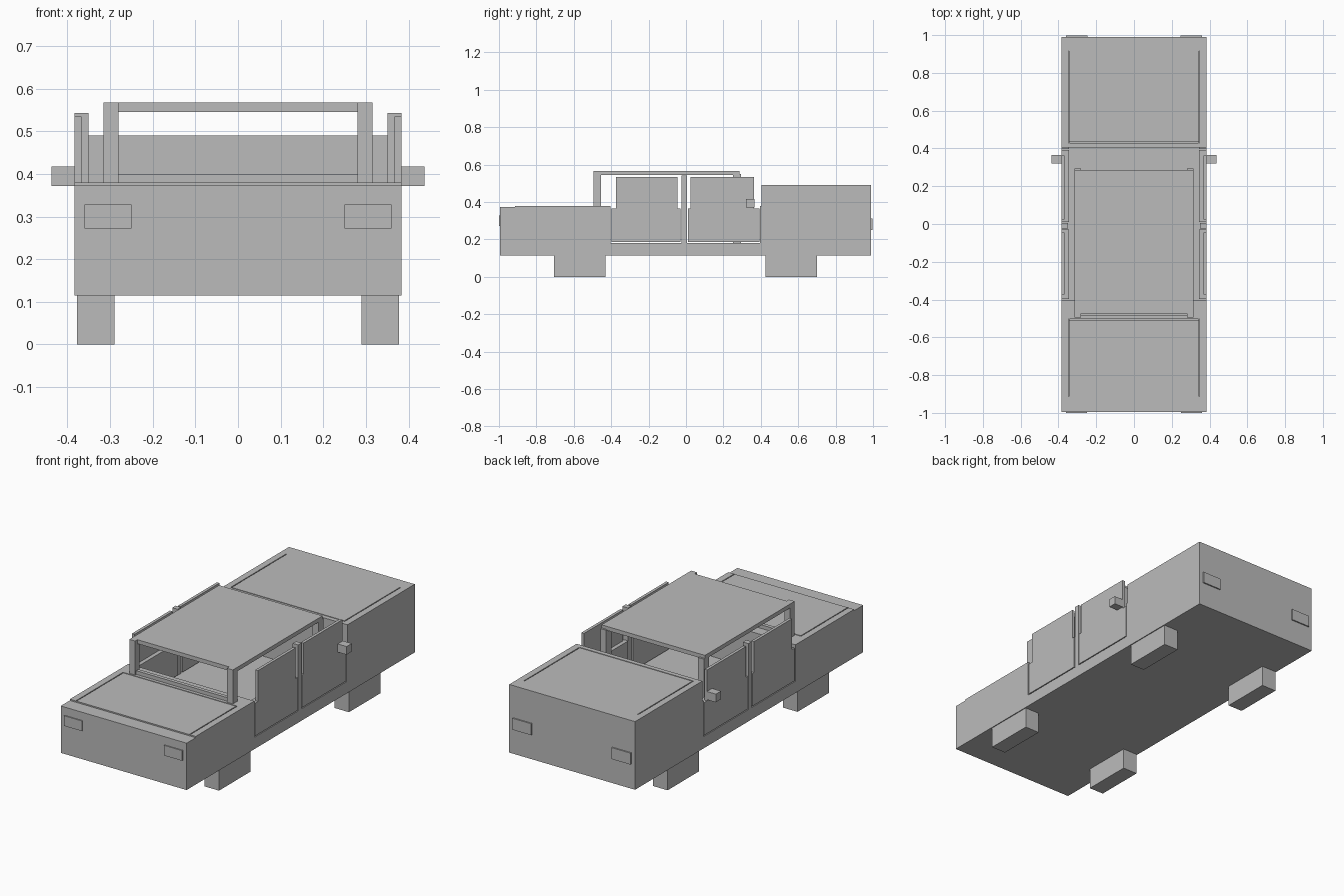
import bpy

cube = bpy.data.objects.get("Cube")
if cube:
    bpy.data.objects.remove(cube, do_unlink=True)

grey = bpy.data.materials.new("plain grey")
grey.use_nodes = True
COLOR = (0.5, 0.5, 0.5, 1)
grey.diffuse_color = COLOR
grey.node_tree.nodes["Principled BSDF"].inputs["Base Color"].default_value = COLOR


def box(name, x, y, z):
    """Box from (low, high) pairs on each axis."""
    corners = [(a, b, c) for a in x for b in y for c in z]
    faces = [(0, 1, 3, 2), (4, 6, 7, 5), (0, 4, 5, 1),
             (2, 3, 7, 6), (0, 2, 6, 4), (1, 5, 7, 3)]
    mesh = bpy.data.meshes.new(name)
    mesh.from_pydata(corners, [], faces)
    mesh.materials.append(grey)
    obj = bpy.data.objects.new(name, mesh)
    bpy.context.collection.objects.link(obj)
    return obj


def pair(name, x, y, z):
    """The same box on the left (+x) and the right (-x)."""
    box("left_" + name, x, y, z)
    box("right_" + name, (-x[1], -x[0]), y, z)


def cut(target, x, y, z):
    """Cut a box-shaped pocket from a part."""
    cutter = box("cutter", x, y, z)
    cutter.hide_render = True
    cutter.hide_viewport = True
    mod = target.modifiers.new("pocket", "BOOLEAN")
    mod.operation = "DIFFERENCE"
    mod.solver = "EXACT"
    mod.object = cutter


W = 0.383       # half width of the body
IN = 0.345      # half width inside the walls
FLOOR = 0.18
BELT = 0.38     # height of the hood and side walls
BASE = 0.115

# Body blocks: floor pan, hood, nose and trunk
box("floor_pan", (-W, W), (-0.405, 0.405), (BASE, FLOOR))
hood = box("hood_block", (-W, W), (-0.915, -0.405), (BASE, BELT))
box("nose", (-W, W), (-0.994, -0.915), (BASE, 0.373))
trunk = box("trunk_block", (-W, W), (0.405, 0.99), (BASE, 0.49))

# Panel gaps round the hood and trunk lids
for s in (-1, 1):
    edge = sorted((s * 0.343, s * 0.348))
    cut(hood, edge, (-0.914, -0.503), (0.35, 0.4))
    cut(trunk, edge, (0.43, 0.915), (0.46, 0.5))
cut(hood, (-0.342, 0.342), (-0.508, -0.503), (0.35, 0.4))
cut(trunk, (-0.342, 0.342), (0.43, 0.435), (0.46, 0.5))

# Wheels as blocks
for end, y in (("front", (-0.705, -0.43)), ("rear", (0.425, 0.7))):
    pair(end + "_wheel", (0.29, 0.378), y, (0, BASE + 0.005))

# Doors: a wide lower panel and a narrower upper panel
for end, low, high in (("front", (-0.398, -0.03), (-0.374, -0.045)),
                       ("rear", (0.01, 0.392), (0.024, 0.363))):
    pair(end + "_door", (IN, W), low, (FLOOR + 0.005, 0.365))
    pair(end + "_door_upper", (0.367, W), high, (0.365, 0.535))
pair("door_pillar", (0.35, W), (-0.024, 0.005), (FLOOR, 0.543))
pair("door_sill_post", (IN, W), (0.396, 0.405), (FLOOR, BELT))
pair("mirror", (W, 0.437), (0.32, 0.365), (0.372, 0.417))

# Roof frame
box("roof", (-0.315, 0.315), (-0.475, 0.285), (0.545, 0.567))
pair("front_roof_pillar", (0.28, 0.315), (-0.495, -0.455), (BELT, 0.567))
pair("rear_roof_pillar", (0.28, 0.315), (0.25, 0.295), (FLOOR, 0.55))
box("windscreen_lower_bar", (-0.28, 0.28), (-0.485, -0.465), (BELT, 0.4))

# Lamps as thin plates
pair("headlamp", (0.25, 0.36), (-1.0, -0.992), (0.272, 0.328))
pair("tail_lamp", (0.245, 0.36), (0.988, 0.997), (0.25, 0.313))
